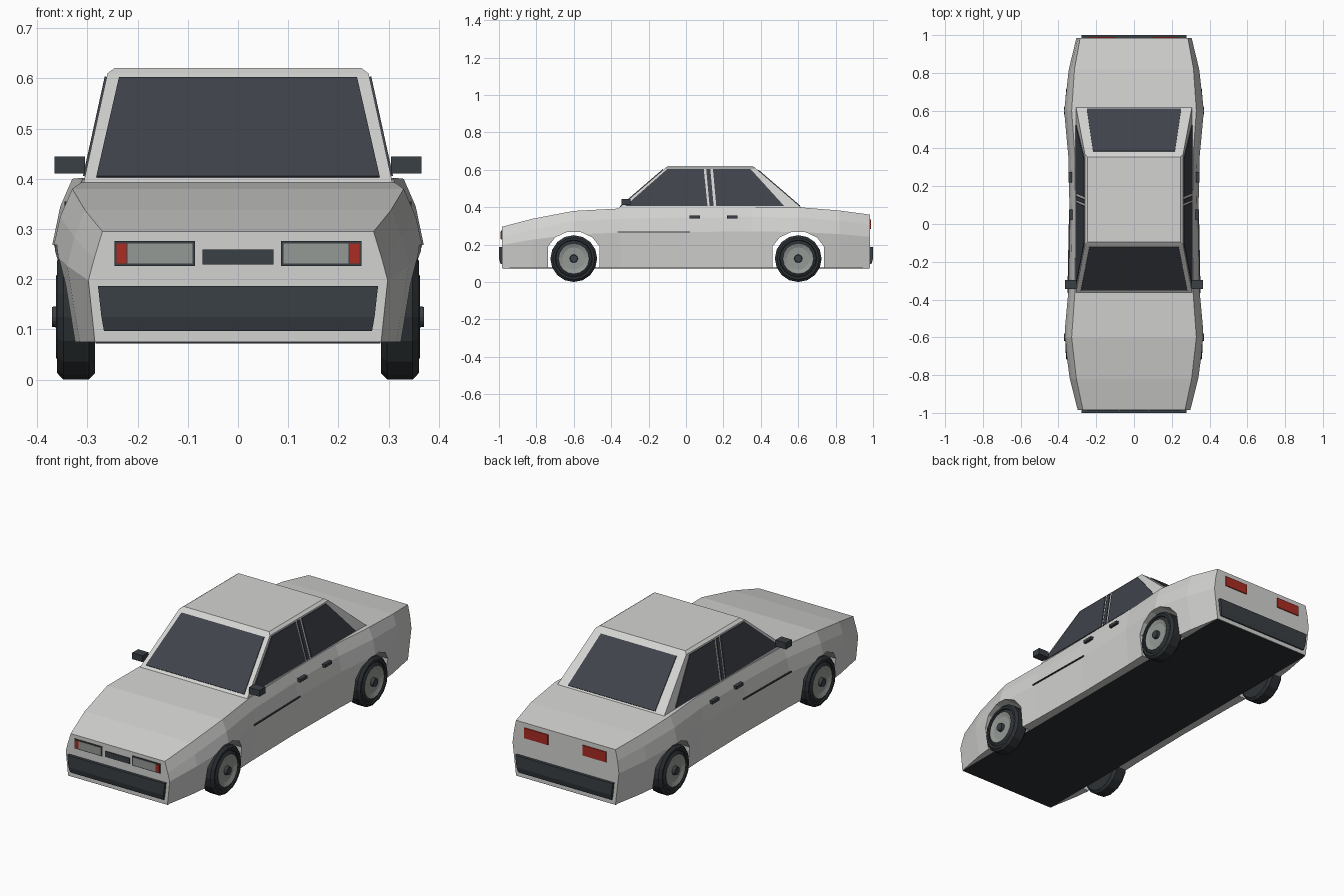
import bpy, bmesh, math
from mathutils import Vector

cube = bpy.data.objects.get("Cube")
if cube:
    bpy.data.objects.remove(cube, do_unlink=True)


def material(name, rgb):
    m = bpy.data.materials.new(name)
    m.use_nodes = True
    m.diffuse_color = (*rgb, 1)
    m.node_tree.nodes["Principled BSDF"].inputs["Base Color"].default_value = (*rgb, 1)
    return m


PAINT = material("silver paint", (0.65, 0.65, 0.64))
GLASS = material("dark glass", (0.05, 0.056, 0.07))
TRIM = material("dark trim", (0.042, 0.05, 0.058))
RUBBER = material("black rubber", (0.026, 0.031, 0.035))
GREY = material("lamp and rim grey", (0.3, 0.32, 0.3))
RED = material("red lamp", (0.4, 0.025, 0.016))


def finish(name, bm, *mats):
    bmesh.ops.recalc_face_normals(bm, faces=bm.faces[:])
    mesh = bpy.data.meshes.new(name)
    bm.to_mesh(mesh)
    bm.free()
    for m in mats:
        mesh.materials.append(m)
    ob = bpy.data.objects.new(name, mesh)
    bpy.context.collection.objects.link(ob)
    return ob


def loft(name, rings, *mats, bands=None):
    """Skin a list of closed rings and cap both ends."""
    bm = bmesh.new()
    loops = [[bm.verts.new(p) for p in ring] for ring in rings]
    n = len(loops[0])
    for k, (a, b) in enumerate(zip(loops, loops[1:])):
        for i in range(n):
            f = bm.faces.new((a[i], a[(i + 1) % n], b[(i + 1) % n], b[i]))
            f.material_index = bands[k] if bands else 0
    bm.faces.new(loops[0])
    bm.faces.new(loops[-1]).material_index = bands[-1] if bands else 0
    return finish(name, bm, *mats)


def box(name, x, y, z, mat):
    ring = lambda h: [(x[0], y[0], h), (x[1], y[0], h), (x[1], y[1], h), (x[0], y[1], h)]
    return loft(name, [ring(z[0]), ring(z[1])], mat)


def panel(name, pts, mat, t=0.004):
    """Thin plate centred on a flat outline."""
    pts = [Vector(p) for p in pts]
    n = (pts[1] - pts[0]).cross(pts[2] - pts[0]).normalized() * t
    return loft(name, [[p - n for p in pts], [p + n for p in pts]], mat)


# Body shell: y, sill, waist and shoulder half widths, top height
stations = [
    (-0.985, 0.285, 0.298, 0.27, 0.295), (-0.82, 0.315, 0.34, 0.305, 0.338),
    (-0.6, 0.34, 0.37, 0.33, 0.38), (-0.35, 0.33, 0.347, 0.312, 0.393),
    (0, 0.325, 0.34, 0.31, 0.4), (0.35, 0.33, 0.347, 0.312, 0.402),
    (0.6, 0.34, 0.37, 0.33, 0.4), (0.82, 0.315, 0.345, 0.315, 0.382),
    (0.985, 0.285, 0.305, 0.285, 0.36)]
rings = []
for y, sill, waist, shoulder, top in stations:
    half = [(sill, 0.075), (waist, top * 0.67),
            (waist * 0.6 + shoulder * 0.4, top - 0.055), (shoulder, top)]
    rings.append([(x, y, z) for x, z in half] + [(-x, y, z) for x, z in reversed(half)])
body = loft("body", rings, PAINT)

# Wheel arches, cut right through the shell
arch = [(0.137, 0), (0.137, 0.19), (0.1, 0.238), (0.035, 0.268)]
arch += [(-y, z) for y, z in reversed(arch)]
for cy in (-0.6, 0.6):
    cutter = loft("arch_cutter", [[(x, cy + y, z) for y, z in arch] for x in (-0.5, 0.5)], PAINT)
    cutter.hide_render = True
    mod = body.modifiers.new("arch", "BOOLEAN")
    mod.object, mod.operation, mod.solver = cutter, "DIFFERENCE", "EXACT"
    bpy.context.view_layer.objects.active = body
    bpy.ops.object.modifier_apply(modifier=mod.name)
    bpy.data.objects.remove(cutter, do_unlink=True)

box("underside", (-0.284, 0.284), (-0.982, 0.982), (0.072, 0.078), RUBBER)

# Cabin
BASE, EAVE = 0.395, 0.61


def mix(a, b, z):
    return a + (b - a) * (z - BASE) / (EAVE - BASE)


def cabin_x(z):
    return mix(0.307, 0.26, z)


def cabin_ring(z, inset=0):
    h = min(z, EAVE)
    x, f, r = cabin_x(h) - inset, mix(-0.36, -0.11, h) + inset, mix(0.62, 0.37, h) - inset
    return [(-x, f, z), (x, f, z), (x, r, z), (-x, r, z)]


loft("cabin", [cabin_ring(0.38), cabin_ring(EAVE), cabin_ring(0.621, 0.015)], PAINT)


# Windscreen and rear window
def end_window(name, front, rear, z0, z1, x0, x1):
    y0, y1 = mix(front, rear, z0), mix(front, rear, z1)
    panel(name, [(-x0, y0, z0), (x0, y0, z0), (x1, y1, z1), (-x1, y1, z1)], GLASS)


end_window("windscreen", -0.36, -0.11, 0.403, 0.6, 0.282, 0.237)
end_window("rear_window", 0.62, 0.37, 0.405, 0.597, 0.25, 0.217)

# Side windows with the split centre pillar
side_panes = {
    "front_side_window": [(-0.325, 0.405), (0.115, 0.405), (0.095, 0.603), (-0.1, 0.603)],
    "pillar_strip": [(0.126, 0.405), (0.148, 0.405), (0.13, 0.603), (0.108, 0.603)],
    "rear_side_window": [(0.162, 0.405), (0.525, 0.405), (0.345, 0.603), (0.144, 0.603)]}
for side, s in (("left", 1), ("right", -1)):
    for name, outline in side_panes.items():
        panel(f"{side}_{name}", [(s * cabin_x(z), y, z) for y, z in outline], GLASS)


def pair(name, x, y, z, mat):
    for side, s in (("left", 1), ("right", -1)):
        box(f"{side}_{name}", (s * x[0], s * x[1]), y, z, mat)


# Side fittings
pair("mirror", (0.305, 0.365), (-0.345, -0.297), (0.411, 0.444), TRIM)
pair("front_door_handle", (0.32, 0.344), (0.02, 0.076), (0.34, 0.355), TRIM)
pair("rear_door_handle", (0.32, 0.346), (0.22, 0.276), (0.34, 0.355), TRIM)
for side, s in (("left", 1), ("right", -1)):
    panel(f"{side}_door_line", [(s * 0.3485, -0.365, 0.264), (s * 0.341, 0.02, 0.264),
                                (s * 0.341, 0.02, 0.27), (s * 0.3485, -0.365, 0.27)], TRIM)

# Lamps and grille
pair("headlight_frame", (0.086, 0.246), (-0.989, -0.982), (0.226, 0.276), TRIM)
pair("headlight", (0.091, 0.22), (-0.991, -0.984), (0.231, 0.271), GREY)
pair("indicator", (0.222, 0.242), (-0.991, -0.984), (0.231, 0.271), RED)
box("grille", (-0.071, 0.071), (-0.989, -0.982), (0.229, 0.259), TRIM)
pair("tail_light", (0.1, 0.235), (0.982, 0.99), (0.282, 0.335), RED)

# Bumpers, tucked in towards the bottom
for name, s in (("front_bumper", -1), ("rear_bumper", 1)):
    rows = [(0.097, 0.267, 0.992), (0.125, 0.272, 1.0), (0.187, 0.279, 1.0)]
    loft(name, [[(-x, s * 0.97, z), (x, s * 0.97, z), (x, s * y, z), (-x, s * y, z)]
                for z, x, y in rows], TRIM)

# Wheels: turned profile of tyre, rim and hub
profile = [(0.285, 0.08), (0.285, 0.112), (0.297, 0.125), (0.348, 0.125), (0.36, 0.112),
           (0.36, 0.1), (0.354, 0.097), (0.362, 0.082), (0.354, 0.06), (0.354, 0.022),
           (0.37, 0.02)]
bands = [0, 0, 0, 0, 0, 0, 0, 1, 1, 2]
SIDES = 16
turns = [math.tau * i / SIDES for i in range(SIDES)]
for end, cy in (("front", -0.6), ("rear", 0.6)):
    for side, s in (("left", 1), ("right", -1)):
        loft(f"{end}_{side}_wheel",
             [[(s * x, cy + r * math.sin(a), 0.125 - r * math.cos(a)) for a in turns]
              for x, r in profile], RUBBER, GREY, TRIM, bands=bands)
